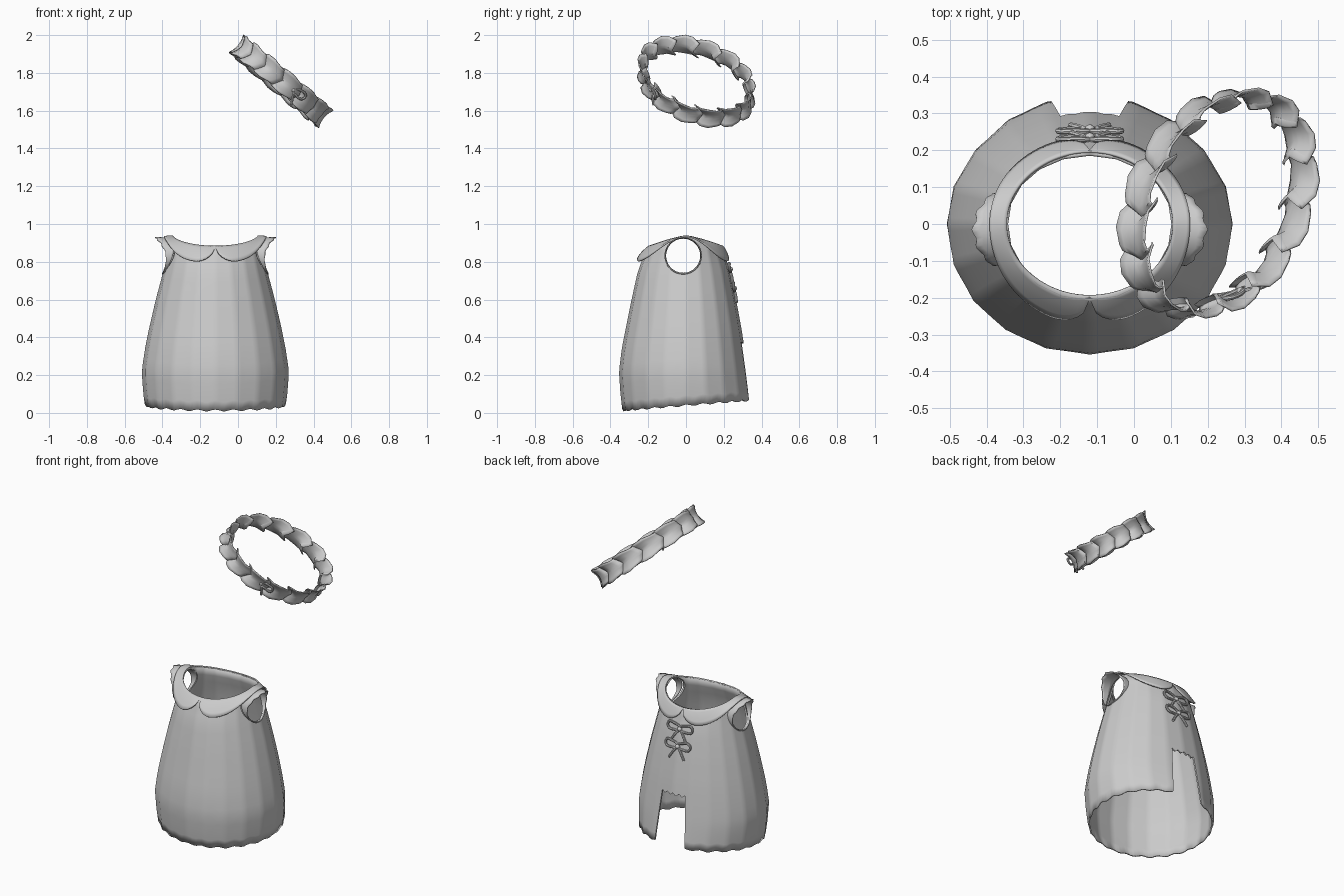
import bpy, bmesh, math
from math import sin, cos, pi, sqrt
from mathutils import Vector, Matrix

cube = bpy.data.objects.get("Cube")
if cube:
    bpy.data.objects.remove(cube)

mat = bpy.data.materials.new("light grey cloth")
mat.use_nodes = True
GREY = (0.6, 0.6, 0.6, 1)
mat.diffuse_color = GREY
mat.node_tree.nodes["Principled BSDF"].inputs["Base Color"].default_value = GREY

CX = -0.12  # dress centre in x
# height, half width, front depth, back depth
PROFILE = [(0.0, .362, .33, .352), (.1, .376, .342, .34), (.22, .385, .35, .323),
           (.34, .367, .335, .305), (.45, .345, .313, .288), (.6, .31, .283, .26),
           (.75, .27, .25, .228), (.85, .245, .21, .195), (.94, .225, .185, .18)]


def body_size(z):
    for a, b in zip(PROFILE, PROFILE[1:]):
        if z <= b[0]:
            t = (z - a[0]) / (b[0] - a[0])
            return [p + (q - p) * t for p, q in zip(a[1:], b[1:])]
    return PROFILE[-1][1:]


def finish(ob, angle=40):
    bpy.ops.object.select_all(action='DESELECT')
    ob.select_set(True)
    bpy.context.view_layer.objects.active = ob
    if not ob.data.materials:
        ob.data.materials.append(mat)
    bpy.ops.object.shade_smooth_by_angle(angle=math.radians(angle))


def mesh_object(name, bm):
    bmesh.ops.recalc_face_normals(bm, faces=bm.faces)
    me = bpy.data.meshes.new(name)
    bm.to_mesh(me)
    bm.free()
    ob = bpy.data.objects.new(name, me)
    bpy.context.collection.objects.link(ob)
    me.materials.append(mat)
    return ob


def sheet(name, point, cols, rows, thickness, angle=40):
    """Closed band of quads: point(column fraction, row fraction)."""
    bm = bmesh.new()
    grid = [[bm.verts.new(point(i / cols, j / rows)) for i in range(cols)]
            for j in range(rows + 1)]
    for low, high in zip(grid, grid[1:]):
        for i in range(cols):
            k = (i + 1) % cols
            bm.faces.new((low[i], low[k], high[k], high[i]))
    ob = mesh_object(name, bm)
    mod = ob.modifiers.new("thickness", 'SOLIDIFY')
    mod.thickness = thickness
    mod.offset = 0
    finish(ob, angle)
    return ob


def extruded_cutter(name, outline, offset):
    bm = bmesh.new()
    face = bm.faces.new([bm.verts.new(p) for p in outline])
    moved = bmesh.ops.extrude_face_region(bm, geom=[face])
    verts = [v for v in moved["geom"] if isinstance(v, bmesh.types.BMVert)]
    bmesh.ops.translate(bm, verts=verts, vec=offset)
    ob = mesh_object(name, bm)
    ob.hide_render = True
    return ob


# Dress body: twenty soft panels, scalloped hem and dipped neckline
def body_point(u, v):
    a = 2 * pi * u
    hem = .04 + .027 * sin(a) + .005 * cos(24 * a)
    top = .933 - .053 * abs(sin(a)) ** 1.3
    z = hem + (top - hem) * v
    rx, front, back = body_size(z)
    k = cos(pi / 20) / cos(a % (pi / 10) - pi / 20)
    return CX + k * rx * cos(a), k * (back if sin(a) > 0 else front) * sin(a), z


body = sheet("dress_body", body_point, 120, 18, .01)

# Back slit and arm holes
slit_top = [(CX + .08 - .16 * i / 24, .15, .375 + .007 * cos(i * pi / 3)) for i in range(25)]
slit = extruded_cutter("slit_cutter", [(CX - .118, .15, -.1), (CX + .118, .15, -.1)] + slit_top,
                       (0, .4, 0))
ring = [(CX - .6, -.015 + .094 * cos(i * pi / 16), .832 + .094 * sin(i * pi / 16))
        for i in range(32)]
armholes = extruded_cutter("armhole_cutter", ring, (1.2, 0, 0))
for cutter in (slit, armholes):
    mod = body.modifiers.new("cut", 'BOOLEAN')
    mod.operation = 'DIFFERENCE'
    mod.solver = 'EXACT'
    mod.object = cutter
finish(body)
for mod in list(body.modifiers):
    bpy.ops.object.modifier_apply(modifier=mod.name)
for cutter in (slit, armholes):
    bpy.data.objects.remove(cutter)


# Collar, with rounded lobes meeting at front and back
def collar_point(u, v):
    a = 2 * pi * u
    c, s = cos(a), sin(a)
    lobe = min(1, abs(c) / .42)
    v *= .08 + .92 * sqrt(1 - (1 - lobe) ** 2)
    inner = Vector((.225 * c, .195 * s, .936 - .054 * abs(s) ** 1.3))
    outer = Vector((.272 * c, (.235 if s > 0 else .272) * s, .80 + .133 * c ** 4))
    p = inner.lerp(outer, v)
    p.z += .008 * sin(pi * v) * s * s
    return p + Vector((CX, 0, 0))


sheet("collar", collar_point, 96, 5, .008, 50)

# Flared, scalloped sleeve frills
for side, name in ((1, "left_sleeve_frill"), (-1, "right_sleeve_frill")):
    def frill_point(u, v):
        a = 2 * pi * u
        lift = ((sin(a) + 1) / 2) ** 1.4
        r = .093 + .003 * v
        y, z = r * cos(a), .832 + r * sin(a)
        rx, front, back = body_size(z)
        x = rx * sqrt(1 - (y / front) ** 2)
        out = .008 + .08 * lift + .005 * cos(12 * a) * lift
        return CX + side * (x + out * v), y - .015, z

    sheet(name, frill_point, 56, 4, .006, 50)


def tube(name, points, closed, radius, frame):
    cu = bpy.data.curves.new(name, 'CURVE')
    cu.dimensions = '3D'
    cu.bevel_depth = radius
    cu.bevel_resolution = 2
    cu.use_fill_caps = True
    cu.resolution_u = 6
    sp = cu.splines.new('BEZIER')
    sp.bezier_points.add(len(points) - 1)
    for b, p in zip(sp.bezier_points, points):
        b.co = p
        b.handle_left_type = b.handle_right_type = 'AUTO'
    sp.use_cyclic_u = closed
    ob = bpy.data.objects.new(name, cu)
    bpy.context.collection.objects.link(ob)
    ob.matrix_world = frame
    bpy.ops.object.select_all(action='DESELECT')
    ob.select_set(True)
    bpy.context.view_layer.objects.active = ob
    bpy.ops.object.convert(target='MESH')
    finish(bpy.context.object)


# Bow: two loops, two tails and a knot, facing along its local z
def bow(name, at, across, up, size):
    across = Vector(across).normalized()
    up = Vector(up)
    up = (up - across * up.dot(across)).normalized()
    rot = Matrix((across, up, across.cross(up))).transposed().to_4x4()
    frame = Matrix.Translation(at) @ rot @ Matrix.Scale(size, 4)
    for m, side in ((1, "right"), (-1, "left")):
        loop = [(0, 0, 0), (m * .045, .03, .006), (m * .085, .026, .004),
                (m * .085, -.004, .002), (m * .045, -.014, .002)]
        tube(f"{name}_{side}_loop", loop, True, .008, frame)
        tail = [(0, 0, 0), (m * .028, -.035, .004), (m * .055, -.078, .002)]
        tube(f"{name}_{side}_tail", tail, False, .008, frame)
    bpy.ops.mesh.primitive_uv_sphere_add(segments=12, ring_count=8, radius=.015)
    knot = bpy.context.object
    knot.name = name + "_knot"
    knot.matrix_world = frame @ Matrix.Translation((0, 0, .004))
    finish(knot)


bow("upper_bow", (CX, .23, .76), (-1, 0, 0), (0, -.22, 1), .95)
bow("lower_bow", (CX, .252, .658), (-1, 0, 0), (0, -.2, 1), .95)

# Tilted oval ring of folded ruffle panels
AXIS = Vector((.64, .03, .77)).normalized()
SIDE = Vector((0, 1, 0))
SIDE = (SIDE - AXIS * SIDE.dot(AXIS)).normalized()
DOWN = SIDE.cross(AXIS)
LONG = (DOWN + SIDE).normalized()
SHORT = (SIDE - DOWN).normalized()
CENTRE = Vector((.228, .055, 1.755))
PANELS = 14
# fraction along one panel, offset from the oval
FOLD = [(0, -.042), (.14, -.03), (.3, -.012), (.6, -.006), (.95, -.01), (1.1, -.018),
        (1.16, -.03), (1.06, -.042)]


def ruffle_point(u, v):
    i = round(u * PANELS * len(FOLD))
    t, offset = FOLD[i % len(FOLD)]
    h = 2 * v - 1
    a = 2 * pi * (i // len(FOLD) + t - .25 * abs(h)) / PANELS
    offset += .016 * h * h
    height = h * (.05 + .012 * sin(pi * min(t, 1)))
    return (CENTRE + LONG * cos(a) * (.345 + offset) + SHORT * sin(a) * (.25 + offset)
            + AXIS * height)


sheet("ruffle_ring", ruffle_point, PANELS * len(FOLD), 8, .006, 50)
bow("ring_bow", (.29, -.18, 1.71), (.7, .25, -.6), AXIS, .85)
